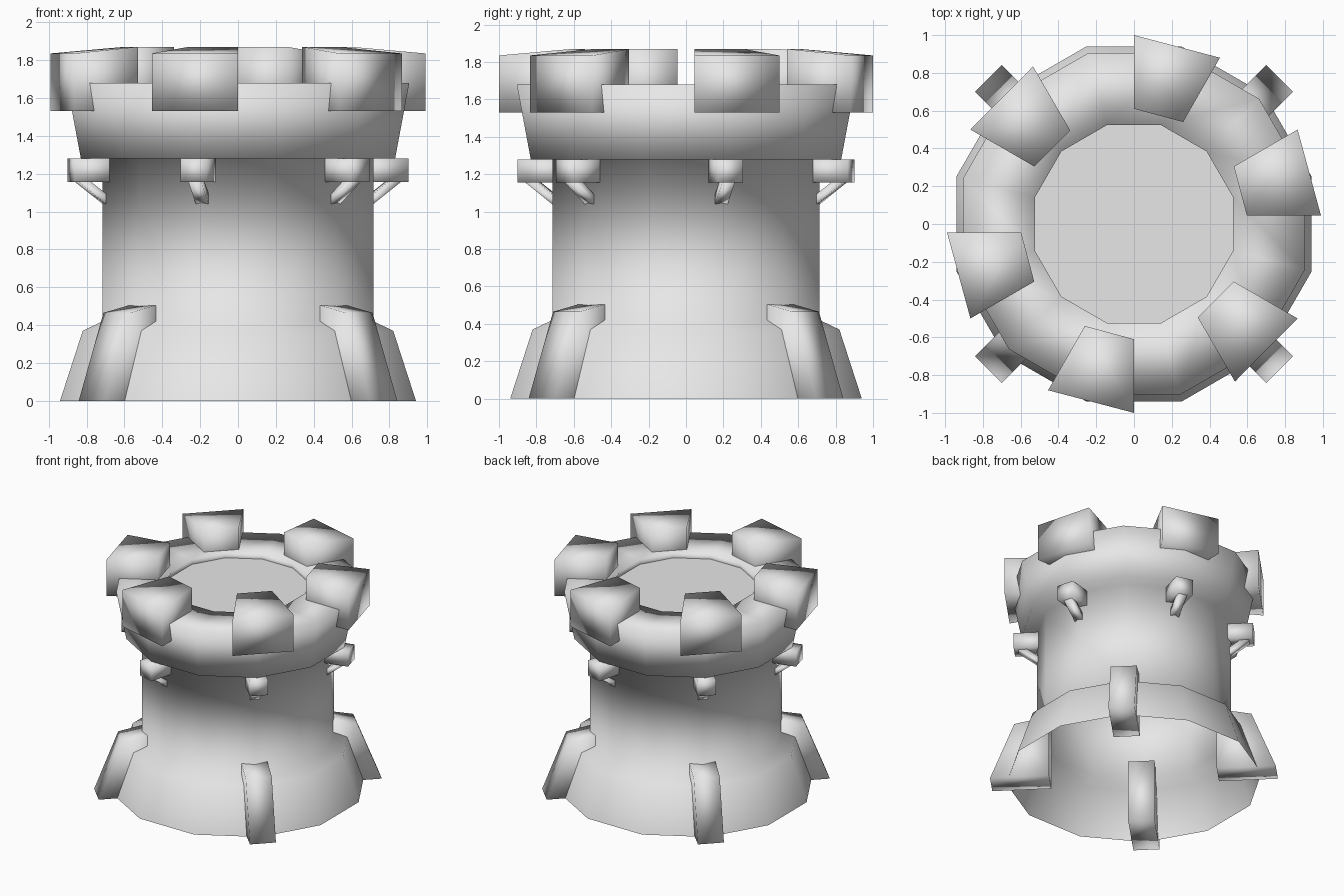
import bpy
import bmesh
from math import cos, sin, radians, pi

cube = bpy.data.objects.get("Cube")
if cube:
    bpy.data.objects.remove(cube, do_unlink=True)

SIDES = 12
TURN = pi / SIDES            # puts a flat facet on each axis

stone = bpy.data.materials.new("grey stone")
stone.use_nodes = True
stone.diffuse_color = (0.8, 0.8, 0.8, 1)
stone.node_tree.nodes["Principled BSDF"].inputs["Base Color"].default_value = stone.diffuse_color


def finish(bm, name, smooth=True):
    """Turn a bmesh into a named stone object."""
    mesh = bpy.data.meshes.new(name)
    for face in bm.faces:
        face.smooth = smooth
    bm.to_mesh(mesh)
    bm.free()
    mesh.materials.append(stone)
    obj = bpy.data.objects.new(name, mesh)
    bpy.context.collection.objects.link(obj)
    return obj


def ring(bm, apothem, z):
    """One loop of the twelve-sided tower, sized across its flats."""
    r = apothem / cos(TURN)
    angles = [TURN + i * 2 * TURN for i in range(SIDES)]
    return [bm.verts.new((r * cos(a), r * sin(a), z)) for a in angles]


def lathe(name, profile):
    bm = bmesh.new()
    loops = [ring(bm, *point) for point in profile]
    for low, high in zip(loops, loops[1:]):
        for i in range(SIDES):
            j = (i + 1) % SIDES
            bm.faces.new((low[i], low[j], high[j], high[i]))
    return finish(bm, name)


def solid(name, first, second, angle):
    """Join two matching outlines into a closed solid turned about z."""
    bm = bmesh.new()
    a = [bm.verts.new(p) for p in first]
    b = [bm.verts.new(p) for p in second]
    bm.faces.new(a)
    bm.faces.new(b)
    for i in range(len(a)):
        j = (i + 1) % len(a)
        bm.faces.new((a[i], a[j], b[j], b[i]))
    bmesh.ops.recalc_face_normals(bm, faces=bm.faces)
    obj = finish(bm, name)
    obj.rotation_euler.z = radians(angle)
    return obj


def slab(name, outline, width, angle):
    """Extrude a radius/height outline sideways and point it outwards."""
    sides = [[(r, s * width / 2, z) for r, z in outline] for s in (-1, 1)]
    return solid(name, *sides, angle)


# Tower wall: flared skirt, shaft, overhanging rim and inner lip
lathe("tower_wall", [(0.94, 0), (0.82, 0.37), (0.715, 0.42), (0.715, 1.28),
                     (0.83, 1.28), (0.905, 1.68), (0.525, 1.68), (0.525, 1.64)])

# Roof floor inside the rim
bm = bmesh.new()
bm.faces.new(ring(bm, 0.525, 1.64))
finish(bm, "roof_floor", smooth=False)

# Battlements: wedge blocks with tops rising inwards
plan = [(0, 1, 1.835), (0, 0.61, 1.87), (0.26, 0.54, 1.87), (0.455, 0.88, 1.835)]
base = [(x, y, 1.53) for x, y, z in plan]
for k in range(6):
    solid(f"battlement_{k + 1}", base, plan, k * 60)

# Beam ends under the rim, each held by a slanted brace
beam = [(0.65, 1.155), (0.913, 1.155), (0.913, 1.28), (0.65, 1.28)]
brace = [(0.88, 1.155), (0.81, 1.155), (0.68, 1.055), (0.68, 1.0)]
for k in range(6):
    slab(f"beam_{k + 1}", beam, 0.14, 15 + k * 60)
    slab(f"brace_{k + 1}", brace, 0.07, 15 + k * 60)

# Sloping buttresses on the diagonals
buttress = [(0.64, 0), (1.09, 0), (0.905, 0.465), (0.64, 0.52)]
for k in range(4):
    slab(f"buttress_{k + 1}", buttress, 0.2, 45 + k * 90)
